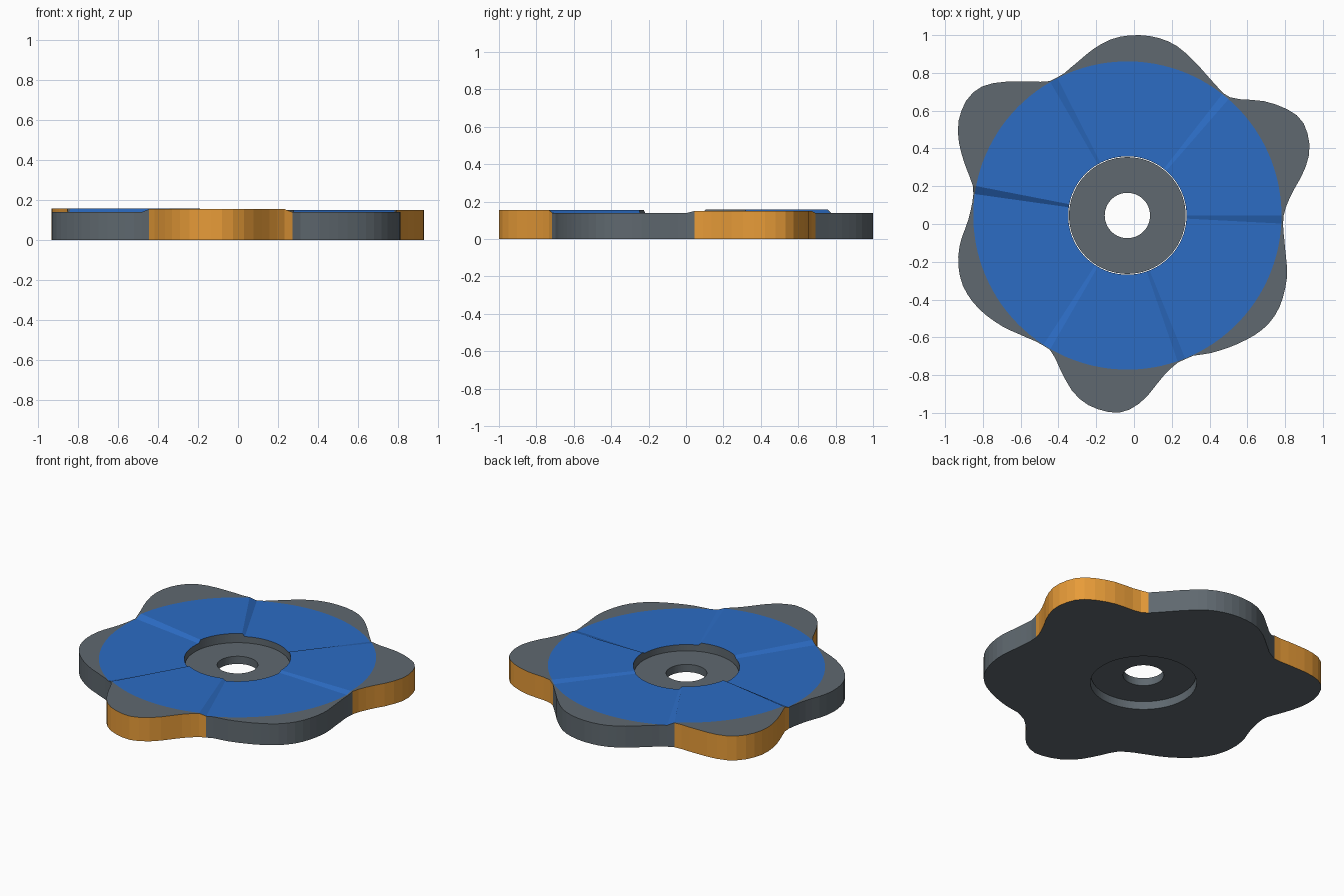
import bpy, bmesh
from math import cos, sin, atan2, degrees, radians, hypot, pi
from mathutils import Vector

if "Cube" in bpy.data.objects:
    bpy.data.objects.remove(bpy.data.objects["Cube"])

CX, CY = -0.035, 0.045            # axis of the bore
BORE, PAD = 0.313, 0.816          # bore radius, coloured pad radius
LOW, HIGH = 0.139, (0.149, 0.158, 0.154)


def material(name, rgb):
    m = bpy.data.materials.new(name)
    m.diffuse_color = (*rgb, 1)
    m.use_nodes = True
    m.node_tree.nodes["Principled BSDF"].inputs["Base Color"].default_value = m.diffuse_color
    return m


def finish(name, bm, mats=()):
    bmesh.ops.recalc_face_normals(bm, faces=bm.faces)
    me = bpy.data.meshes.new(name)
    bm.to_mesh(me)
    bm.free()
    for m in mats:
        me.materials.append(m)
    ob = bpy.data.objects.new(name, me)
    bpy.context.collection.objects.link(ob)
    return ob


# Outline of the six lobes, anticlockwise from the right-hand notch
outline = [
    (.79, .03), (.83, .15), (.90, .28), (.93, .40), (.90, .53), (.825, .60), (.69, .65),
    (.51, .67), (.42, .75), (.33, .85), (.23, .94), (.13, .985), (.02, 1.0), (-.10, .985), (-.21, .93), (-.32, .84),
    (-.43, .76), (-.58, .755), (-.72, .75), (-.82, .72), (-.89, .65), (-.93, .54), (-.925, .42), (-.89, .30),
    (-.85, .18), (-.875, .03), (-.92, -.10), (-.93, -.22), (-.90, -.34), (-.82, -.45), (-.70, -.54), (-.57, -.60),
    (-.45, -.66), (-.39, -.77), (-.33, -.88), (-.24, -.96), (-.10, -1.0), (.0, -.97), (.08, -.90), (.16, -.80),
    (.27, -.71), (.42, -.68), (.57, -.625), (.69, -.55), (.77, -.44), (.81, -.28), (.80, -.13)]


def catmull(a, b, c, d, t):
    return 0.5 * (2 * b + (c - a) * t + (2 * a - 5 * b + 4 * c - d) * t * t
                  + (3 * b - a - 3 * c + d) * t ** 3)


P = [Vector(p) - Vector((CX, CY)) for p in outline]
n = len(P)
polar = []
for i in range(n):
    for k in range(6):
        q = catmull(P[i - 1], P[i], P[(i + 1) % n], P[(i + 2) % n], k / 6)
        polar.append((degrees(atan2(q.y, q.x)) % 360, q.length))
polar.sort()
polar = [(polar[-1][0] - 360, polar[-1][1])] + polar + [(polar[0][0] + 360, polar[0][1])]


def radius(a):
    a %= 360
    for (a0, r0), (a1, r1) in zip(polar, polar[1:]):
        if a0 <= a <= a1:
            r = r0 + (r1 - r0) * (a - a0) / max(a1 - a0, 1e-6)
            return max(r, PAD + 0.004)


# Stations round the disc: raised lobe, ramp down, low lobe, ramp up, three times
stations = []                     # (angle, height, wall is orange)
for k in range(3):
    base = 120 * k
    stations += [(base + 49 * i / 16, HIGH[k], True) for i in range(17)]
    stations += [(base + 52 + 65 * i / 21, LOW, False) for i in range(22)]

grey = material("grey", (0.115, 0.14, 0.16))
blue = material("blue_pad", (0.025, 0.15, 0.55))
orange = material("orange_wall", (0.80, 0.33, 0.04))

# Lobed disc body with stepped top and open bore
bm = bmesh.new()
cols = []
for a, h, _ in stations:
    c, s = cos(radians(a)), sin(radians(a))
    ring = [(BORE, 0), (BORE, h), (PAD, h), (radius(a), h), (radius(a), 0)]
    cols.append([bm.verts.new((CX + r * c, CY + r * s, z)) for r, z in ring])
for i, col in enumerate(cols):
    nxt = cols[(i + 1) % len(cols)]
    for j in range(5):
        k = (j + 1) % 5
        f = bm.faces.new((col[j], nxt[j], nxt[k], col[k]))
        f.material_index = 1 if j == 1 else 2 if j == 3 and stations[i][2] else 0
finish("lobed_disc", bm, (grey, blue, orange))

# Thin washer sitting in the bore, recessed from both faces
bm = bmesh.new()
N = 72
profile = [(0.12, 0.05), (0.12, 0.10), (0.309, 0.10), (0.309, 0.05)]
cols = [[bm.verts.new((CX + r * cos(2 * pi * i / N), CY + r * sin(2 * pi * i / N), z))
         for r, z in profile] for i in range(N)]
for i, col in enumerate(cols):
    nxt = cols[(i + 1) % N]
    for j in range(4):
        k = (j + 1) % 4
        bm.faces.new((col[j], nxt[j], nxt[k], col[k]))
finish("centre_washer", bm, (grey,))
